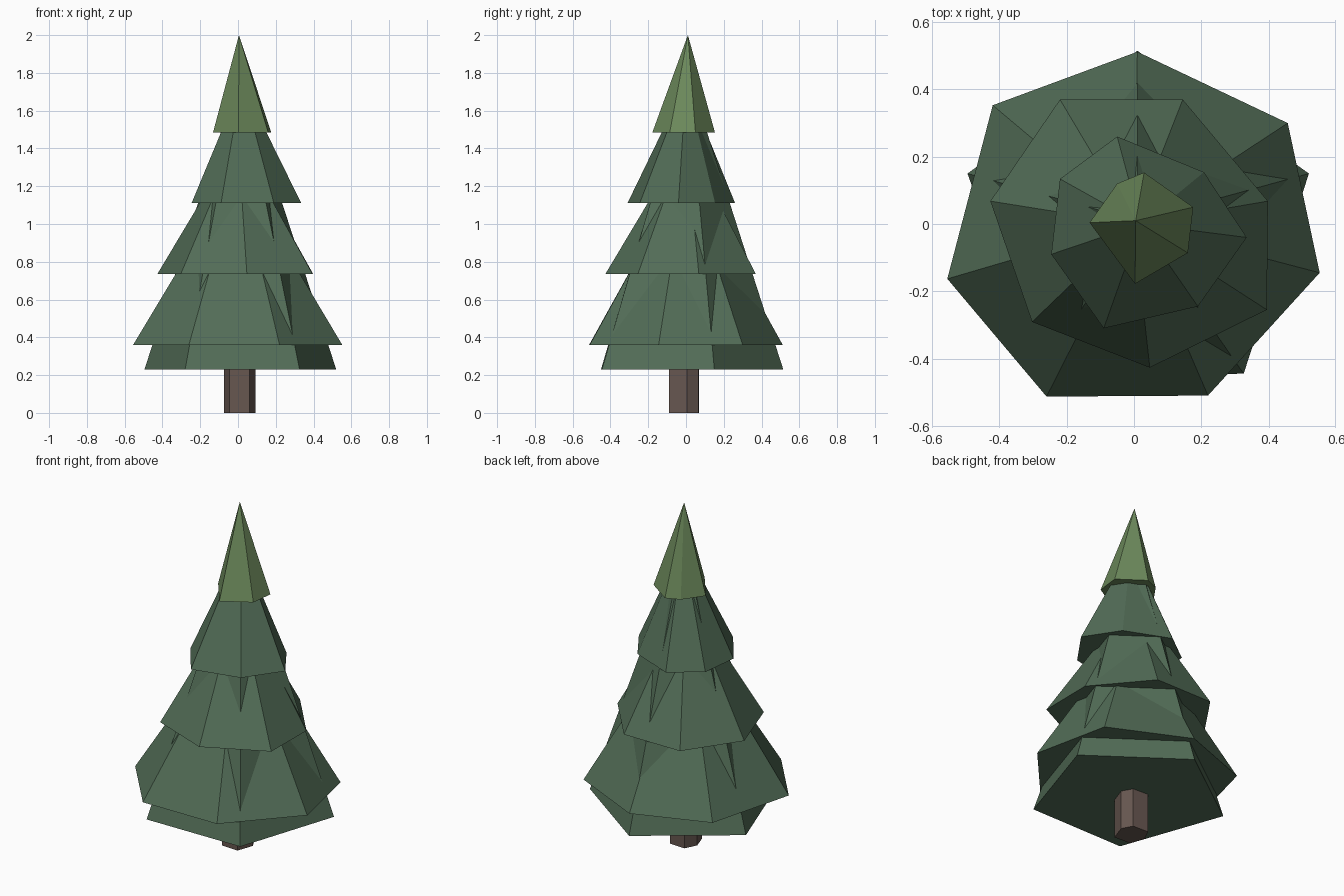
import bpy
import bmesh

cube = bpy.data.objects.get("Cube")
if cube:
    bpy.data.objects.remove(cube, do_unlink=True)


def make_material(name, rgb):
    mat = bpy.data.materials.new(name)
    mat.use_nodes = True
    colour = (*rgb, 1.0)
    mat.diffuse_color = colour
    mat.node_tree.nodes["Principled BSDF"].inputs["Base Color"].default_value = colour
    return mat


def make_object(name, bm, mat):
    bmesh.ops.recalc_face_normals(bm, faces=bm.faces)
    mesh = bpy.data.meshes.new(name)
    bm.to_mesh(mesh)
    bm.free()
    mesh.materials.append(mat)
    obj = bpy.data.objects.new(name, mesh)
    bpy.context.collection.objects.link(obj)


def pyramid(name, outline, z, apex, mat):
    """Closed uneven pyramid with a flat underside."""
    bm = bmesh.new()
    ring = [bm.verts.new((x, y, z)) for x, y in outline]
    tip = bm.verts.new(apex)
    bm.faces.new(ring)
    for a, b in zip(ring, ring[1:] + ring[:1]):
        bm.faces.new((a, b, tip))
    make_object(name, bm, mat)


def post(name, outline, z0, z1, mat):
    """Closed straight prism."""
    bm = bmesh.new()
    base = bm.faces.new([bm.verts.new((x, y, z0)) for x, y in outline])
    top = bmesh.ops.extrude_face_region(bm, geom=[base], use_keep_orig=True)
    verts = [g for g in top["geom"] if isinstance(g, bmesh.types.BMVert)]
    bmesh.ops.translate(bm, verts=verts, vec=(0, 0, z1 - z0))
    make_object(name, bm, mat)


needles = make_material("dark green needles", (0.085, 0.153, 0.095))
fresh = make_material("light green tip", (0.15, 0.25, 0.105))
bark = make_material("brown bark", (0.135, 0.095, 0.08))

# Trunk
post("trunk", [(-.045, -.085), (.06, -.09), (.093, .005),
               (.06, .065), (-.04, .07), (-.073, 0)], 0, .3, bark)

# Tall inner cone whose ridges break through the tiers above it
pyramid("inner_foliage", [(-.28, -.45), (.326, -.445), (.52, .15),
                          (.01, .515), (-.495, .15)], .23, (.01, .01, 1.8), needles)

# Foliage tiers from bottom to top
pyramid("lower_tier", [(-.26, -.513), (.22, -.51), (.552, -.145), (.457, .3),
                       (.01, .512), (-.42, .353), (-.555, -.163)],
        .36, (0, 0, 1.286), needles)
pyramid("middle_tier", [(-.303, -.291), (.047, -.427), (.395, -.255), (.398, .068),
                        (.145, .37), (-.22, .37), (-.427, .068)],
        .735, (0, 0, 1.45), needles)
pyramid("upper_tier", [(-.09, -.31), (.19, -.245), (.335, -.04), (.208, .154),
                       (-.05, .26), (-.22, .134), (-.246, -.09)],
        1.11, (.02, 0, 1.75), needles)

# Treetop
pyramid("treetop", [(.003, -.178), (.16, -.086), (.176, .05),
                    (.03, .153), (-.05, .12), (-.132, .004)],
        1.485, (.005, .01, 2), fresh)
